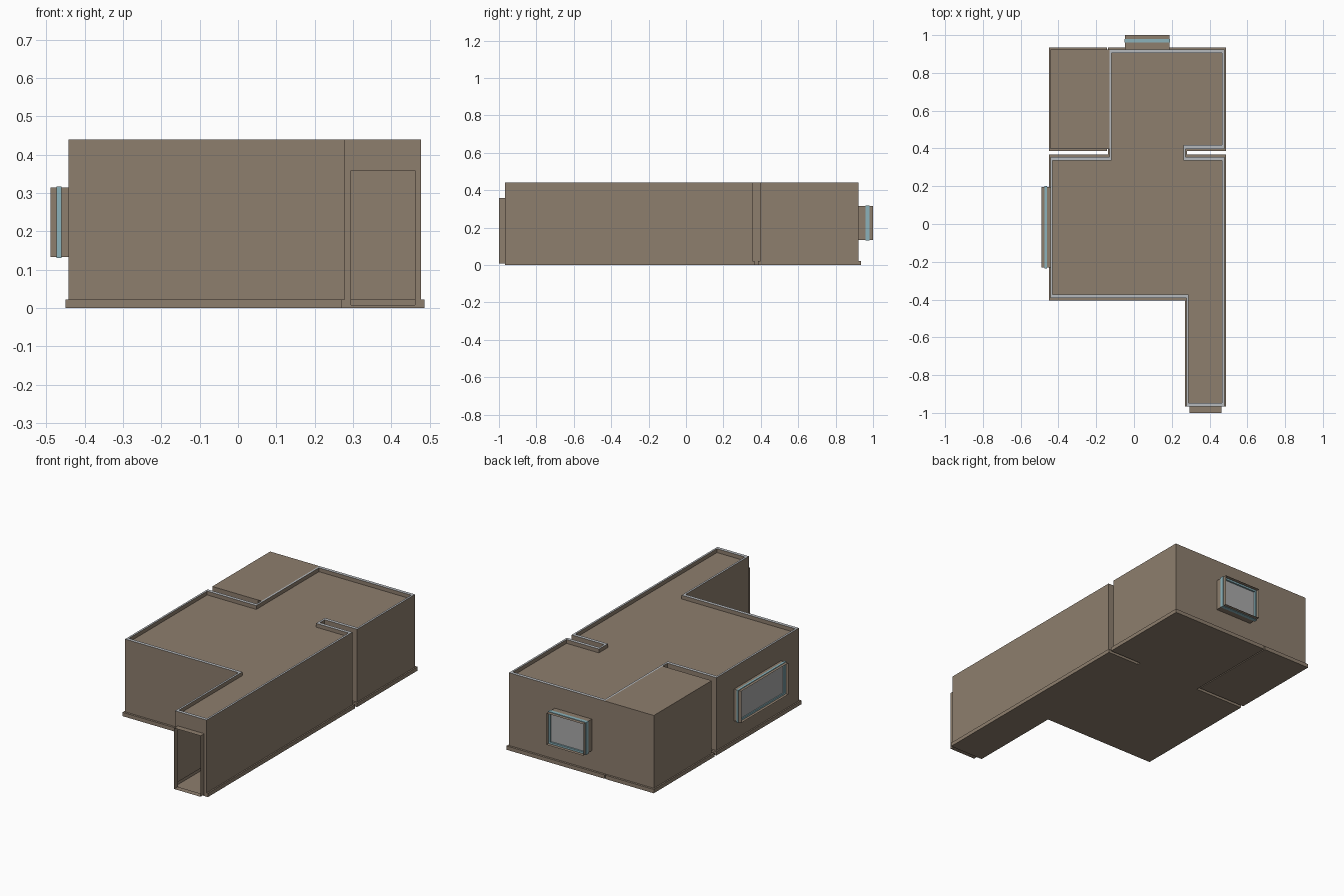
import bpy, bmesh
from mathutils import Vector

if "Cube" in bpy.data.objects:
    bpy.data.objects.remove(bpy.data.objects["Cube"])

def mat(name, rgb):
    m = bpy.data.materials.new(name)
    m.diffuse_color = (*rgb, 1)
    m.use_nodes = True
    m.node_tree.nodes["Principled BSDF"].inputs["Base Color"].default_value = m.diffuse_color
    return m

BROWN = mat("warm_brown", (0.27, 0.21, 0.155))
GREY = mat("cornice_grey", (0.47, 0.49, 0.51))
BLUE = mat("frame_blue", (0.26, 0.45, 0.50))
GLASS = mat("glass_grey", (0.40, 0.40, 0.40))

def finish(bm, name, *mats):
    me = bpy.data.meshes.new(name)
    bm.to_mesh(me)
    bm.free()
    for m in mats:
        me.materials.append(m)
    ob = bpy.data.objects.new(name, me)
    bpy.context.collection.objects.link(ob)
    return ob

def offset(pts, dx, dy):
    """Grow a counter-clockwise axis-aligned outline by dx / dy."""
    out = []
    n = len(pts)
    for i, (x, y) in enumerate(pts):
        for a, b in ((pts[i - 1], pts[i]), (pts[i], pts[(i + 1) % n])):
            if abs(a[0] - b[0]) < 1e-6:
                x += dx if b[1] > a[1] else -dx
            else:
                y += dy if b[0] < a[0] else -dy
        out.append((x, y))
    return out

def loft(rings, caps=True, closed=False):
    bm = bmesh.new()
    vs = [[bm.verts.new(p) for p in r] for r in rings]
    pairs = list(zip(vs, vs[1:])) + ([(vs[-1], vs[0])] if closed else [])
    n = len(vs[0])
    for a, b in pairs:
        for i in range(n):
            j = (i + 1) % n
            bm.faces.new((a[i], a[j], b[j], b[i]))
    if caps:
        bm.faces.new(vs[0][::-1])
        bm.faces.new(vs[-1])
    return bm

def cut(bm, axis, pos, lo, hi, zlo, zhi):
    """Remove a rectangular opening from the wall sheet at axis = pos."""
    other = 1 - axis
    def wall():
        return [f for f in bm.faces
                if all(abs(v.co[axis] - pos) < 1e-4 for v in f.verts)]
    for ax, val in ((other, lo), (other, hi), (2, zlo), (2, zhi)):
        fs = wall()
        geom = list({e for f in fs for e in f.edges}) + fs
        geom += list({v for f in fs for v in f.verts})
        co, no = Vector(), Vector()
        co[ax], no[ax] = val, 1
        bmesh.ops.bisect_plane(bm, geom=geom, plane_co=co, plane_no=no)
    gone = [f for f in wall()
            if lo < f.calc_center_median()[other] < hi
            and zlo < f.calc_center_median().z < zhi]
    bmesh.ops.delete(bm, geom=gone, context='FACES')

def rect(axis, pos, lo, hi, zlo, zhi):
    return [(pos, u, z) if axis == 0 else (u, pos, z)
            for u, z in ((lo, zlo), (hi, zlo), (hi, zhi), (lo, zhi))]

def reveal(name, axis, p0, p1, *r):
    finish(loft([rect(axis, p0, *r), rect(axis, p1, *r)], caps=False), name, BROWN)

def window(name, axis, wall, end, f0, f1, lo, hi, zlo, zhi, e):
    # sleeve through the wall, blue frame ring, glass sheet
    reveal(name + "_sleeve", axis, wall, end, lo, hi, zlo, zhi)
    big = (lo - e / 3, hi + e / 3, zlo - 0.003, zhi + 0.003)
    small = (lo + e, hi - e, zlo + 0.01, zhi - 0.01)
    bm = loft([rect(axis, f0, *big), rect(axis, f1, *big),
               rect(axis, f1, *small), rect(axis, f0, *small)],
              caps=False, closed=True)
    bmesh.ops.recalc_face_normals(bm, faces=bm.faces)
    finish(bm, name + "_frame", BLUE)
    bm = bmesh.new()
    bm.faces.new([bm.verts.new(p) for p in rect(axis, (f0 + f1) / 2, *small)])
    finish(bm, name + "_glass", GLASS)

H, BASE, FRONT = 0.44, 0.022, -0.967
DX, DY = 0.008, 0.012

def room(outline, sunken):
    base = [(x, max(y, FRONT)) for x, y in offset(outline, DX, DY)]
    steps = [(base, 0), (base, BASE), (outline, BASE), (outline, H)]
    if sunken:
        lip = offset(outline, -0.011, -0.019)
        steps += [(lip, H), (lip, H - 0.022)]
    bm = loft([[(x, y, z) for x, y in o] for o, z in steps])
    if sunken:      # flat cornice strip on top is grey
        for f in bm.faces:
            f.material_index = int(all(abs(v.co.z - H) < 1e-5 for v in f.verts))
    return bm

L, R, B = -0.442, 0.478, 0.923
WIN_L = (-0.23, 0.197, 0.133, 0.314)
WIN_B = (-0.048, 0.187, 0.133, 0.314)
DOOR = (0.295, 0.462, 0.008, 0.358)
INNER = (0.68, 0.86, 0.024, 0.358)

# main room with entrance corridor
main = room([(L, -0.393), (0.278, -0.393), (0.278, FRONT), (R, FRONT),
             (R, 0.355), (0.272, 0.355), (0.272, 0.398), (R, 0.398),
             (R, B), (-0.13, B), (-0.13, 0.355), (L, 0.355)], True)
cut(main, 1, FRONT, *DOOR)
cut(main, 0, L, *WIN_L)
cut(main, 1, B, *WIN_B)
cut(main, 0, -0.13, *INNER)
finish(main, "main_room", BROWN, GREY)

# small side room
side = room([(L, 0.398), (-0.152, 0.398), (-0.152, B), (L, B)], False)
cut(side, 0, -0.152, *INNER)
finish(side, "side_room", BROWN)

# caps closing the slit between the two rooms
for name, z in (("partition_top", H),):
    bm = bmesh.new()
    bm.faces.new([bm.verts.new(p) for p in ((-0.152, 0.398, z), (-0.13, 0.398, z),
                                            (-0.13, B, z), (-0.152, B, z))])
    finish(bm, name, BROWN)
bm = bmesh.new()
bm.faces.new([bm.verts.new(p) for p in ((-0.152, B, 0), (-0.13, B, 0),
                                        (-0.13, B, H), (-0.152, B, H))])
finish(bm, "partition_end", BROWN)

# doorways and windows
reveal("entrance_reveal", 1, FRONT, -1.0, *DOOR)
reveal("inner_door_reveal", 0, -0.152, -0.13, *INNER)
window("left_window", 0, L, -0.489, -0.473, -0.461, *WIN_L, 0.016)
window("back_window", 1, B, 1.0, 0.96, 0.98, *WIN_B, 0.01)
